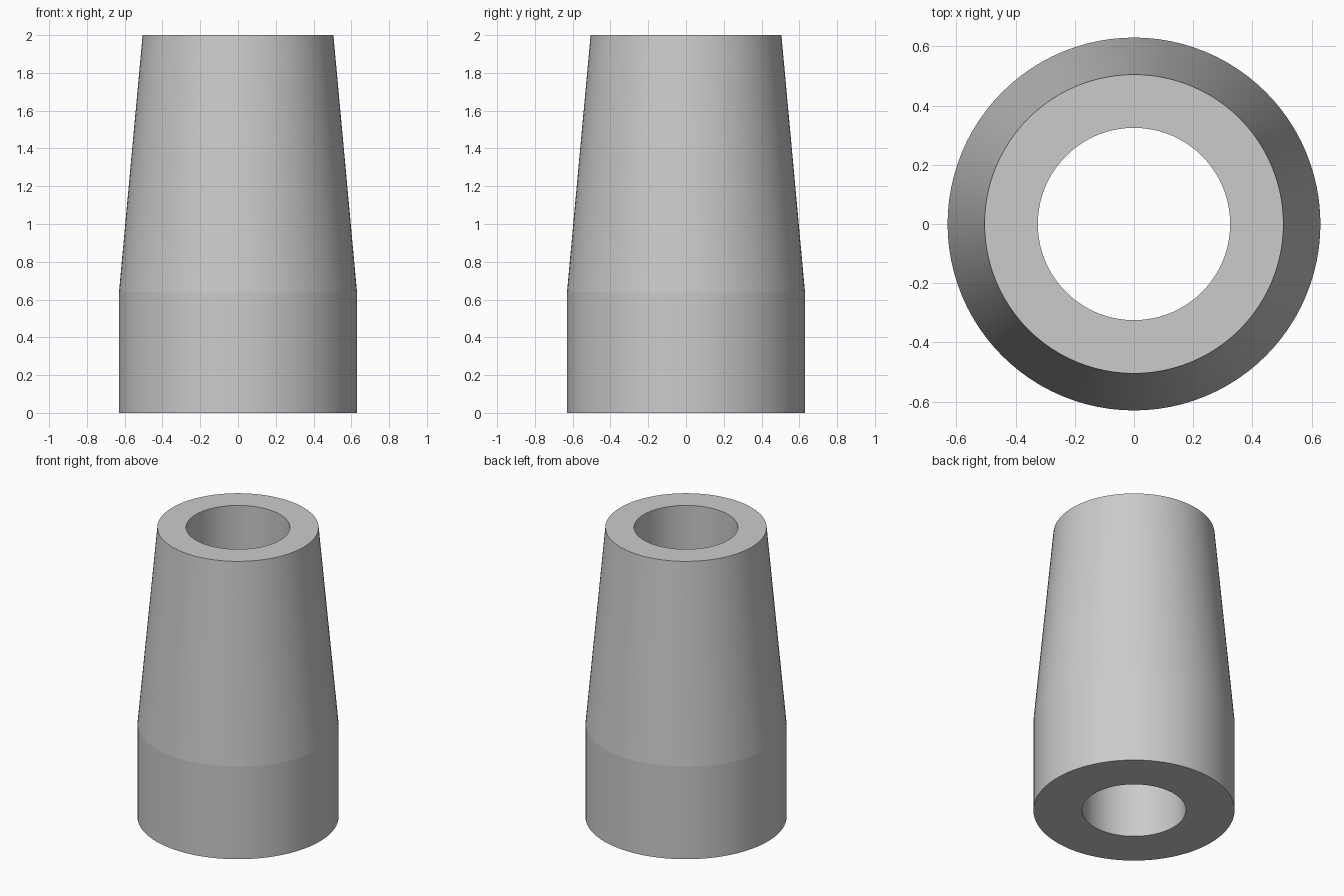
import bpy
import bmesh
from math import radians, tau
from mathutils import Matrix, Vector

cube = bpy.data.objects.get("Cube")
if cube:
    bpy.data.objects.remove(cube, do_unlink=True)

SEGMENTS = 96
GREY = (0.6, 0.6, 0.6, 1)

material = bpy.data.materials.new("plain grey")
material.use_nodes = True
material.diffuse_color = GREY
material.node_tree.nodes["Principled BSDF"].inputs["Base Color"].default_value = GREY

# Closed wall section as (radius, height): straight base, tapered neck, through bore
section = [(0.325, 0), (0.63, 0), (0.63, 0.64), (0.505, 2), (0.325, 2)]

# Revolve the section around z
bm = bmesh.new()
rings = []
for i in range(SEGMENTS):
    turn = Matrix.Rotation(tau * i / SEGMENTS, 3, 'Z')
    rings.append([bm.verts.new(turn @ Vector((r, 0, z))) for r, z in section])
for i, ring in enumerate(rings):
    following = rings[(i + 1) % SEGMENTS]
    for j in range(len(section)):
        k = (j + 1) % len(section)
        bm.faces.new((ring[j], following[j], following[k], ring[k]))
bmesh.ops.recalc_face_normals(bm, faces=bm.faces)

mesh = bpy.data.meshes.new("tapered_sleeve")
bm.to_mesh(mesh)
bm.free()
mesh.materials.append(material)
sleeve = bpy.data.objects.new("tapered_sleeve", mesh)
bpy.context.collection.objects.link(sleeve)

# Smooth the round walls but keep the shallow crease below the taper
bpy.ops.object.select_all(action='DESELECT')
sleeve.select_set(True)
bpy.context.view_layer.objects.active = sleeve
bpy.ops.object.shade_smooth_by_angle(angle=radians(4.5))
